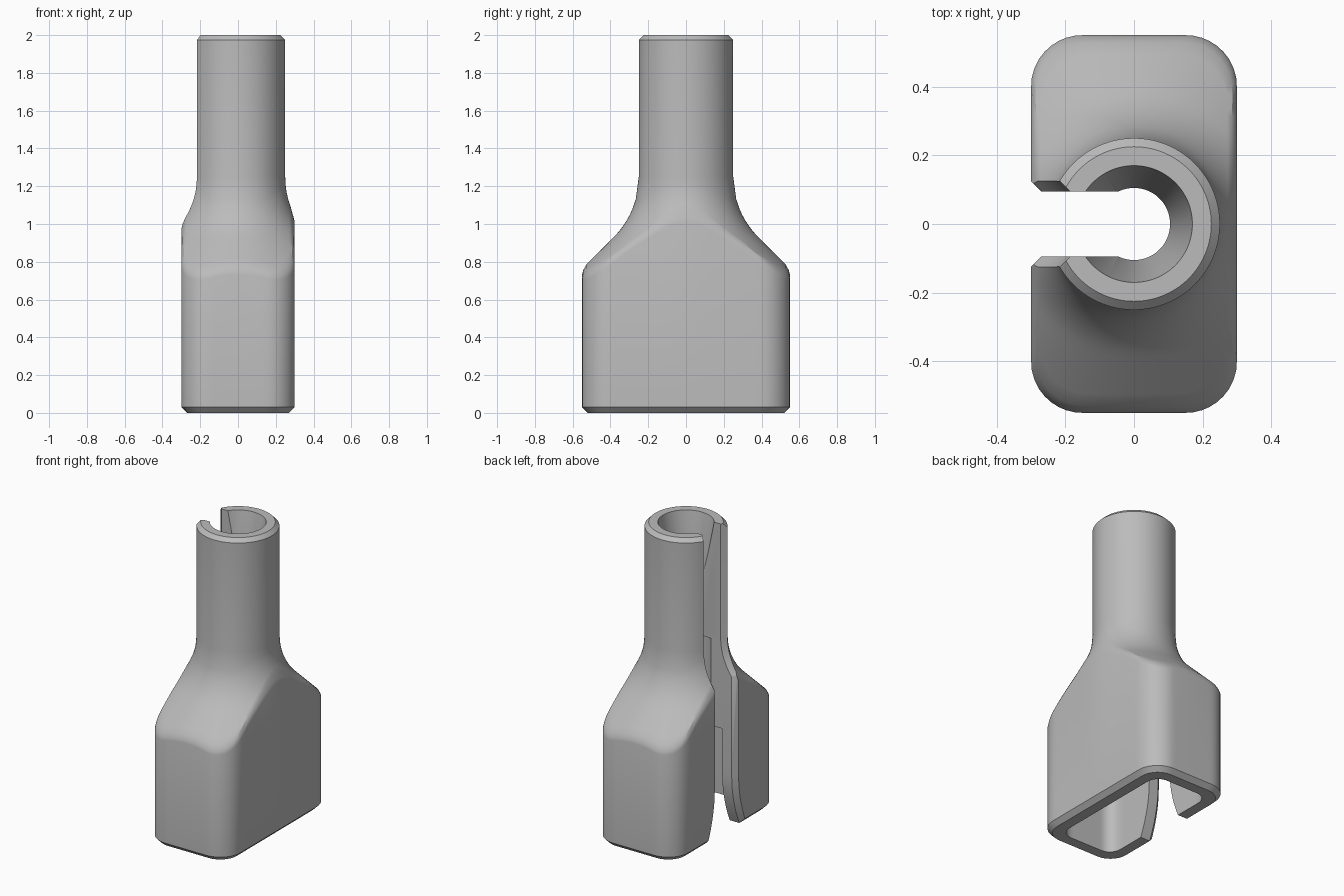
import bpy
import bmesh
from math import sin, cos, sqrt, pi, hypot

cube = bpy.data.objects.get("Cube")
if cube:
    bpy.data.objects.remove(cube, do_unlink=True)

# Main sizes
HALF_X, HALF_Y, CORNER = 0.30, 0.55, 0.15
TUBE_R, TUBE_START, HEIGHT = 0.25, 1.25, 2.0
FILLET, CHAMFER = 0.45, 0.03
SEGMENTS = 144
ANGLES = [2 * pi * i / SEGMENTS for i in range(SEGMENTS)]


def rect_radius(a, inset, corner):
    """Distance from the centre to a rounded rectangle along angle a."""
    hx, hy = HALF_X - inset, HALF_Y - inset
    dx, dy = max(abs(cos(a)), 1e-9), max(abs(sin(a)), 1e-9)
    cx, cy = hx - corner, hy - corner
    if hx / dx * dy <= cy:
        return hx / dx
    if hy / dy * dx <= cx:
        return hy / dy
    b = cx * dx + cy * dy
    return b + sqrt(max(b * b - cx * cx - cy * cy + corner * corner, 0))


def shoulder_z(r):
    """Height of the flared shoulder: an arc that runs into a 45 degree cone."""
    limit = FILLET * (1 - sqrt(0.5))
    d = r - TUBE_R
    arc = min(d, limit)
    drop = sqrt(FILLET ** 2 - (FILLET - arc) ** 2)
    return TUBE_START - drop - max(d - limit, 0)


def polar(radii, heights):
    return [(r * cos(a), r * sin(a), z) for a, r, z in zip(ANGLES, radii, heights)]


def circle(r, z):
    return polar([r] * SEGMENTS, [z] * SEGMENTS)


def rounded_rect(z, inset, corner):
    return polar([rect_radius(a, inset, corner) for a in ANGLES], [z] * SEGMENTS)


def loft(name, rings):
    """Closed solid through rings of equal point count."""
    bm = bmesh.new()
    loops = [[bm.verts.new(p) for p in ring] for ring in rings]
    n = len(loops[0])
    for low, high in zip(loops, loops[1:]):
        for i in range(n):
            j = (i + 1) % n
            bm.faces.new((low[i], low[j], high[j], high[i]))
    bm.faces.new(loops[0][::-1])
    bm.faces.new(loops[-1])
    bmesh.ops.recalc_face_normals(bm, faces=bm.faces)
    mesh = bpy.data.meshes.new(name)
    bm.to_mesh(mesh)
    bm.free()
    obj = bpy.data.objects.new(name, mesh)
    bpy.context.collection.objects.link(obj)
    return obj


# Outer shell: rounded block, flared shoulder, tube with chamfered rim
walls = [rect_radius(a, 0, CORNER) for a in ANGLES]
rings = [rounded_rect(0, CHAMFER, CORNER - CHAMFER), rounded_rect(CHAMFER, 0, CORNER)]
rings.append(polar(walls, [shoulder_z(r) - 0.03 for r in walls]))
rings.append(polar([r - 0.006 for r in walls], [shoulder_z(r) - 0.008 for r in walls]))
STEPS = 14
for k in range(STEPS + 1):
    t = (k / STEPS) ** 0.8
    radii = [(r - 0.022) * (1 - t) + TUBE_R * t for r in walls]
    rings.append(polar(radii, [shoulder_z(r) for r in radii]))
rings.append(circle(TUBE_R, HEIGHT - 0.025))
rings.append(circle(TUBE_R - 0.025, HEIGHT))
shell = loft("slotted_shell", rings)

# Cavity in the block
cavity = loft("cavity_cutter", [rounded_rect(-0.1, 0.1, 0.08), rounded_rect(0.64, 0.1, 0.08)])

# Stepped bore with a tapered mouth
bore = loft("bore_cutter", [circle(r, z) for r, z in (
    (0.15, 0.5), (0.15, 1.22), (0.105, 1.221), (0.105, 1.6), (0.17, HEIGHT), (0.175, 2.03))])


# Side slot: flared at the foot, with a chamfer that follows the outer wall
def slot_section(x, z):
    half = 0.095 + 0.08 * max(0, (0.35 - z) / 0.35) ** 2
    right = [(-x - 0.1, half + CHAMFER + 0.1), (-x + CHAMFER, half), (0, half)]
    left = [(px, -py) for px, py in reversed(right)]
    return [(px, py, z) for px, py in right + left]


sections = [slot_section(HALF_X, -0.05 + 0.05 * k) for k in range(9)]
EDGE_Y = 0.125
r_wall = hypot(HALF_X, EDGE_Y)
for k in range(11):
    r = r_wall + (TUBE_R - r_wall) * k / 10
    sections.append(slot_section(sqrt(r * r - EDGE_Y ** 2), shoulder_z(r)))
sections.append(slot_section(sqrt(TUBE_R ** 2 - EDGE_Y ** 2), 2.05))
slot = loft("slot_cutter", sections)

# Cut the openings
bpy.ops.object.select_all(action='DESELECT')
bpy.context.view_layer.objects.active = shell
shell.select_set(True)
for cutter in (cavity, bore, slot):
    cutter.hide_render = True
    mod = shell.modifiers.new(cutter.name, 'BOOLEAN')
    mod.operation = 'DIFFERENCE'
    mod.solver = 'EXACT'
    mod.object = cutter
    bpy.ops.object.modifier_apply(modifier=mod.name)
    bpy.data.objects.remove(cutter, do_unlink=True)
bpy.ops.object.shade_smooth_by_angle(angle=pi / 6)

# Single grey plastic
grey = bpy.data.materials.new("grey_plastic")
grey.use_nodes = True
colour = (0.5, 0.5, 0.5, 1)
grey.diffuse_color = colour
grey.node_tree.nodes["Principled BSDF"].inputs["Base Color"].default_value = colour
shell.data.materials.clear()
shell.data.materials.append(grey)
